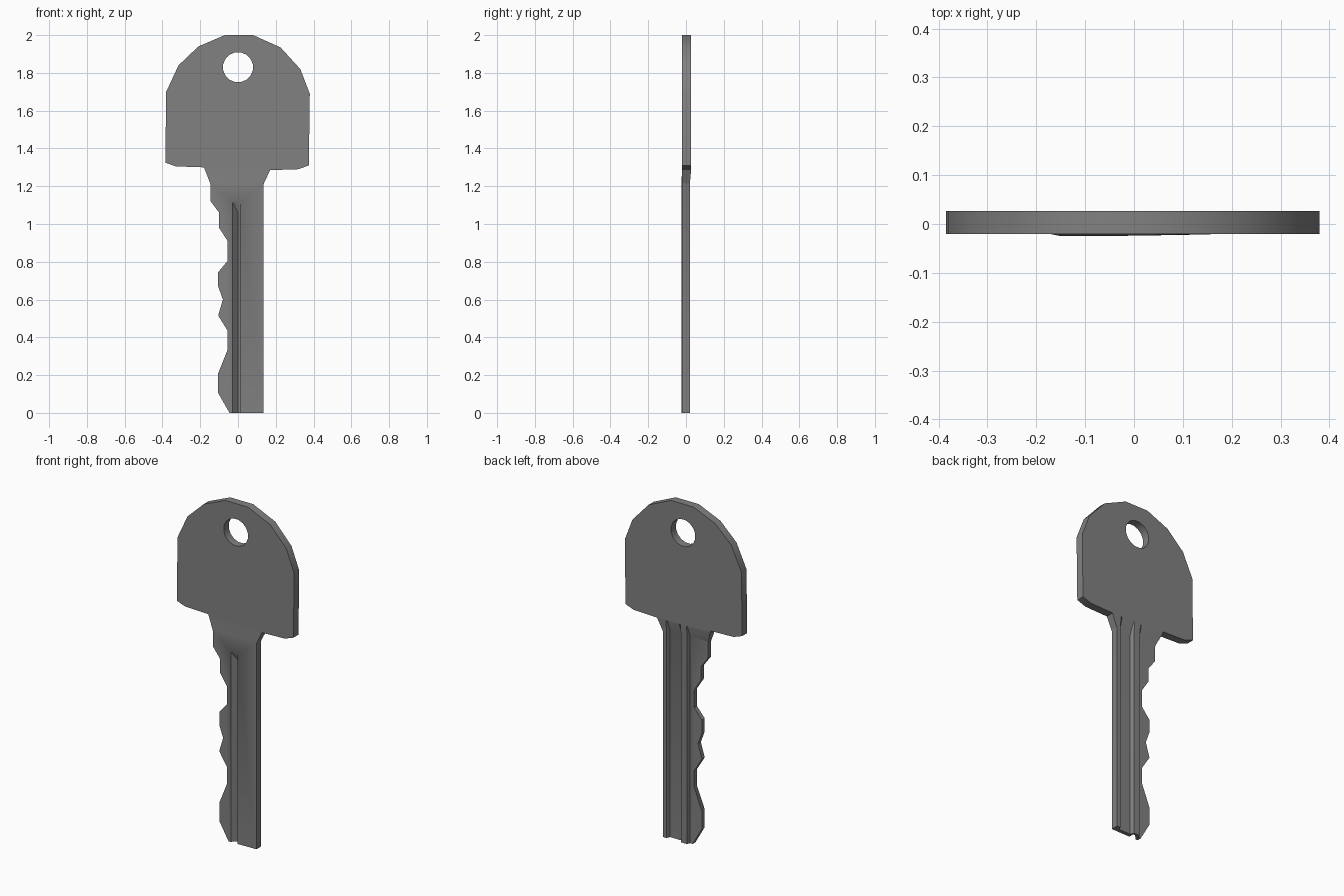
import bpy
import bmesh
import math

cube = bpy.data.objects.get("Cube")
if cube:
    bpy.data.objects.remove(cube, do_unlink=True)

# One dull steel colour
STEEL = (0.22, 0.22, 0.22, 1)
steel = bpy.data.materials.new("dull steel")
steel.use_nodes = True
steel.diffuse_color = STEEL
steel.node_tree.nodes["Principled BSDF"].inputs["Base Color"].default_value = STEEL


def loft(name, rings):
    """Solid skinned through matching rings of points, capped at both ends."""
    bm = bmesh.new()
    loops = [[bm.verts.new(p) for p in ring] for ring in rings]
    n = len(loops[0])
    for a, b in zip(loops, loops[1:]):
        for i in range(n):
            j = (i + 1) % n
            bm.faces.new((a[i], a[j], b[j], b[i]))
    bm.faces.new(loops[0][::-1])
    bm.faces.new(loops[-1])
    bmesh.ops.recalc_face_normals(bm, faces=bm.faces)
    mesh = bpy.data.meshes.new(name)
    bm.to_mesh(mesh)
    bm.free()
    obj = bpy.data.objects.new(name, mesh)
    bpy.context.collection.objects.link(obj)
    return obj


def plate(name, outline, front, back):
    """Flat plate with an (x, z) outline."""
    return loft(name, [[(x, y, z) for x, z in outline] for y in (front, back)])


def carve(obj, cutter, operation):
    """Boolean the cutter into the object and discard the cutter."""
    mod = obj.modifiers.new("carve", 'BOOLEAN')
    mod.operation, mod.object, mod.solver = operation, cutter, 'EXACT'
    graph = bpy.context.evaluated_depsgraph_get()
    mesh = bpy.data.meshes.new_from_object(obj.evaluated_get(graph))
    obj.modifiers.clear()
    obj.data = mesh
    bpy.data.objects.remove(cutter, do_unlink=True)


def finish(obj):
    obj.data.materials.clear()
    obj.data.materials.append(steel)
    for face in obj.data.polygons:
        face.material_index = 0
    bpy.ops.object.select_all(action='DESELECT')
    obj.select_set(True)
    bpy.context.view_layer.objects.active = obj
    bpy.ops.object.shade_smooth_by_angle(angle=math.radians(32))


FRONT, BACK = -0.02, 0.027
neck_left, neck_right = (-0.18, 1.30), (0.17, 1.285)

# Bow: the rounded grip with a ring hole
bow = plate("bow", [
    neck_left, (-0.33, 1.305), (-0.385, 1.325), (-0.38, 1.70), (-0.315, 1.84),
    (-0.21, 1.94), (-0.07, 2.0), (0.08, 2.0), (0.225, 1.935), (0.33, 1.82),
    (0.38, 1.69), (0.375, 1.31), (0.32, 1.29), neck_right], FRONT, BACK)
angles = [math.tau * (i + 0.5) / 16 for i in range(16)]
hole = plate("ring_hole", [(0.08 * math.cos(a), 1.83 + 0.08 * math.sin(a))
                           for a in angles], -0.1, 0.1)
carve(bow, hole, 'DIFFERENCE')
finish(bow)

# Blade stock: ridged section whose hollows ramp out flush under the bow
section = [(-0.2, -0.025), (0.0, -0.024), (0.2, -0.0205), (0.2, 0.021),
           (0.112, 0.021), (0.104, 0.0), (0.026, 0.0), (0.018, 0.021),
           (-0.022, 0.021), (-0.028, 0.002), (-0.2, 0.002)]
flush = [(x, FRONT if y < -0.01 else BACK) for x, y in section]
blade = loft("blade", [[(x, y, z) for x, y in ring] for ring, z in
                       ((section, -0.05), (section, 1.22),
                        (flush, 1.285), (flush, 1.35))])

# Blade outline: straight spine on one side, cut teeth on the other
teeth = [(-0.145, 1.21), (-0.145, 1.12), (-0.10, 1.06), (-0.10, 0.98),
         (-0.055, 0.91), (-0.055, 0.805), (-0.105, 0.745), (-0.105, 0.67),
         (-0.08, 0.60), (-0.105, 0.515), (-0.055, 0.435), (-0.055, 0.335),
         (-0.105, 0.21), (-0.105, 0.105), (-0.045, 0)]
outline = [neck_left] + teeth + [(0.135, 0), (0.135, 1.21), neck_right]
carve(blade, plate("blade_outline", outline, -0.1, 0.1), 'INTERSECT')

# Front groove with a sloped floor and a ramped upper end
groove = [(-0.03, -0.06), (-0.03, -0.022), (0.0, 0.008), (0.012, 0.008), (0.012, -0.06)]
carve(blade, loft("groove", [
    [(x, y, -0.1) for x, y in groove],
    [(x, y, 1.12 - 1.8 * (y + 0.024)) for x, y in groove]]), 'DIFFERENCE')
finish(blade)
